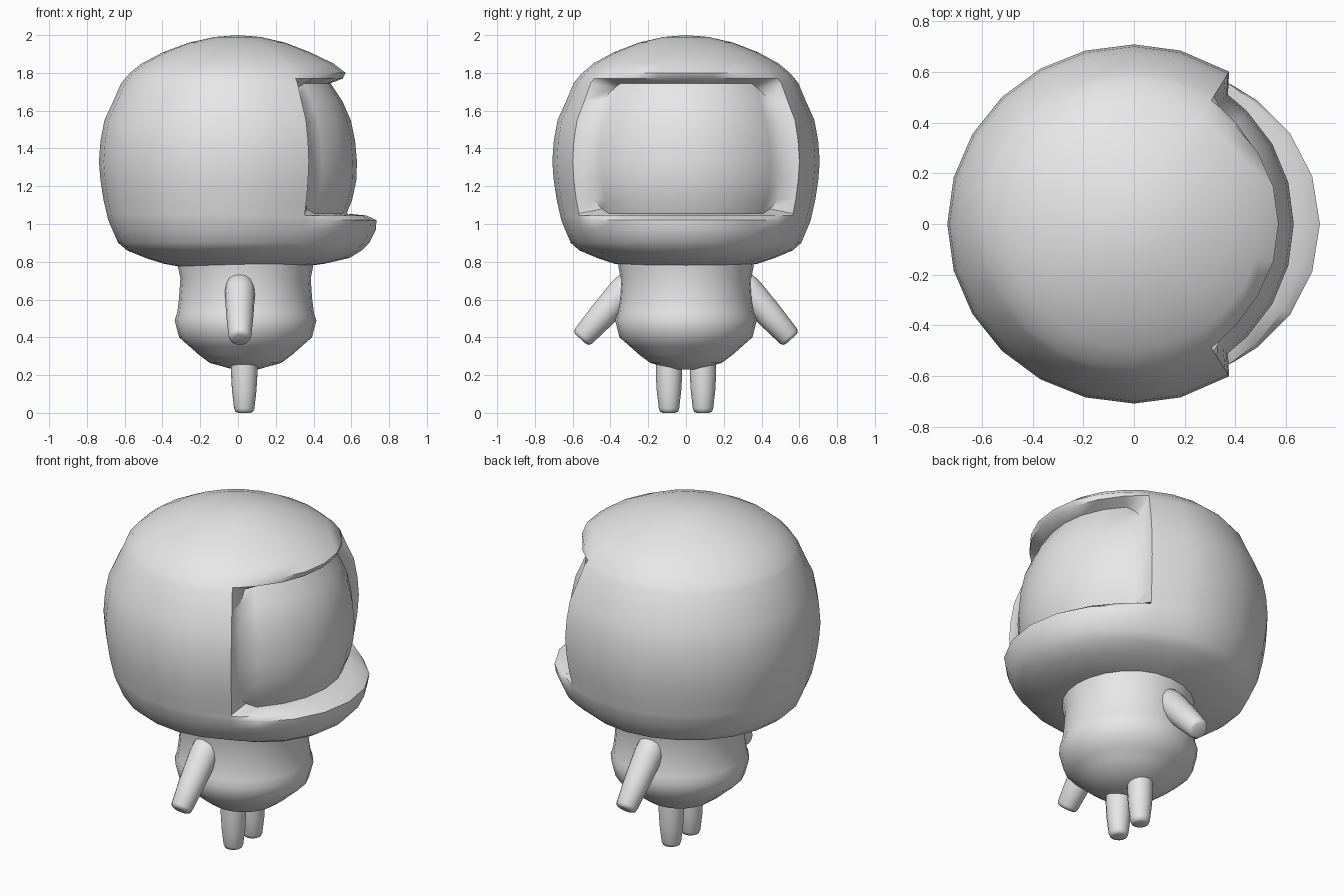
import bpy, bmesh, math
from mathutils import Vector

if "Cube" in bpy.data.objects:
    bpy.data.objects.remove(bpy.data.objects["Cube"], do_unlink=True)

grey = bpy.data.materials.new("plain grey")
grey.use_nodes = True
grey.diffuse_color = (0.8, 0.8, 0.8, 1)
grey.node_tree.nodes["Principled BSDF"].inputs["Base Color"].default_value = (0.8, 0.8, 0.8, 1)


def finish(name, bm, angle):
    """Turn a bmesh into a smooth shaded object."""
    bmesh.ops.recalc_face_normals(bm, faces=bm.faces)
    mesh = bpy.data.meshes.new(name)
    bm.to_mesh(mesh)
    bm.free()
    mesh.materials.append(grey)
    obj = bpy.data.objects.new(name, mesh)
    bpy.context.collection.objects.link(obj)
    bpy.ops.object.select_all(action="DESELECT")
    obj.select_set(True)
    bpy.context.view_layer.objects.active = obj
    bpy.ops.object.shade_smooth_by_angle(angle=math.radians(angle))
    return obj


def skin(bm, rings):
    """Join closed rings of points with quads and cap both ends."""
    rows = [[bm.verts.new(p) for p in ring] for ring in rings]
    n = len(rows[0])
    for low, high in zip(rows, rows[1:]):
        for i in range(n):
            j = (i + 1) % n
            bm.faces.new((low[i], low[j], high[j], high[i]))
    for row in (rows[0], rows[-1]):
        centre = bm.verts.new(sum((v.co for v in row), Vector()) / n)
        for i in range(n):
            bm.faces.new((row[i], row[(i + 1) % n], centre))


def limb(name, start, end, profile, sides=16):
    """Round limb along a line; profile holds (fraction, radius)."""
    start, end = Vector(start), Vector(end)
    turn = (end - start).to_track_quat("Z", "Y")
    bm = bmesh.new()
    skin(bm, [[start.lerp(end, t) + turn @ Vector((r * math.cos(a), r * math.sin(a), 0))
               for a in (math.tau * i / sides for i in range(sides))]
              for t, r in profile])
    return finish(name, bm, 60)


# Helmet: height, shell radius, extra radius at the face, visor radius
HELMET = [
    (0.775, 0.30, 0.05, 0), (0.79, 0.38, 0.08, 0), (0.82, 0.47, 0.12, 0),
    (0.86, 0.565, 0.09, 0), (0.90, 0.61, 0.085, 0), (0.97, 0.64, 0.09, 0),
    (1.02, 0.66, 0.073, 0), (1.045, 0.666, 0.015, 0), (1.055, 0.668, 0, 0.575),
    (1.13, 0.685, 0, 0.605), (1.23, 0.70, 0, 0.626), (1.33, 0.708, 0, 0.63),
    (1.44, 0.70, 0, 0.62), (1.55, 0.68, 0, 0.597), (1.65, 0.635, 0, 0.553),
    (1.745, 0.595, 0, 0.49), (1.77, 0.575, -0.02, 0), (1.80, 0.55, 0.02, 0),
    (1.85, 0.49, 0.015, 0), (1.91, 0.38, 0, 0), (1.96, 0.25, 0, 0), (1.99, 0.12, 0, 0),
]
RIM, INNER = 58, 54
half = [0, 15, 30, 45, INNER, RIM] + list(range(75, 180, 15))
columns = [-a for a in reversed(half[1:])] + half + [180]
visor_heights = [row[0] for row in HELMET if row[3]]


def helmet_point(row, angle):
    z, shell, extra, visor = row
    side = abs(angle)
    radius = shell
    if visor and side <= INNER:
        radius = visor
    elif side < 60:
        radius += extra * math.cos(math.radians(side * 1.5))
    # Clip the corners of the opening
    if side == INNER and z in (visor_heights[0], visor_heights[-1]):
        angle *= 0.94
        z += 0.025 if z == visor_heights[0] else -0.025
    a = math.radians(angle)
    x = radius * math.cos(a)
    return (x * 1.04 if x < 0 else x, radius * math.sin(a), z)


bm = bmesh.new()
skin(bm, [[helmet_point(row, a) for a in columns] for row in HELMET])
top = max(bm.verts, key=lambda v: (v.co.z, -v.co.xy.length))
top.co = (0, 0, 2.0)
finish("helmet", bm, 55)

# Body: height and radius
BODY = [(0.23, 0.065), (0.265, 0.19), (0.31, 0.25), (0.35, 0.295), (0.40, 0.352),
        (0.49, 0.375), (0.53, 0.362), (0.60, 0.353), (0.71, 0.345), (0.77, 0.357), (0.80, 0.36)]
limb("body", (0.04, 0, 0), (0.04, 0, 1), BODY, 24)

# Arms and legs on both sides
for side, word in ((1, "left"), (-1, "right")):
    limb(word + "_arm", (0.01, side * 0.28, 0.70), (0.01, side * 0.557, 0.39),
         [(0, 0.05), (0.06, 0.075), (0.2, 0.08), (0.6, 0.072), (0.95, 0.06), (0.985, 0.052), (1, 0.036)])
    limb(word + "_leg", (0.033, side * 0.09, 0.30), (0.033, side * 0.09, 0),
         [(0, 0.07), (0.3, 0.07), (0.6, 0.065), (0.92, 0.054), (0.98, 0.047), (1, 0.032)])
